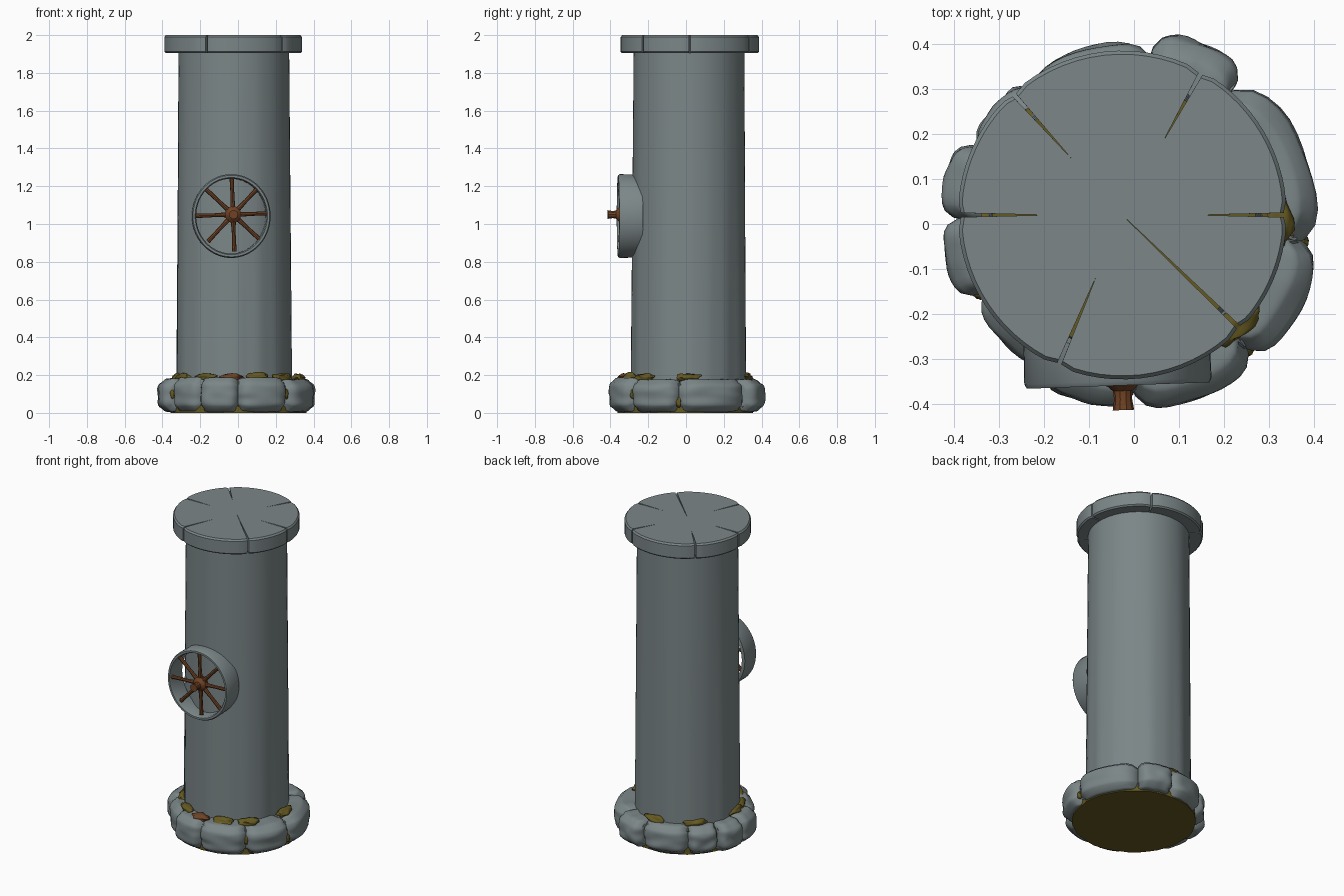
import bpy, bmesh, math, random
from math import sin, cos, radians, pi, tau
from mathutils import Matrix, Vector, noise

random.seed(4)
if "Cube" in bpy.data.objects:
    bpy.data.objects.remove(bpy.data.objects["Cube"], do_unlink=True)


def material(name, rgb):
    m = bpy.data.materials.new(name)
    m.use_nodes = True
    m.diffuse_color = (*rgb, 1)
    m.node_tree.nodes["Principled BSDF"].inputs["Base Color"].default_value = (*rgb, 1)
    return m


STONE = material("grey stone", (0.20, 0.24, 0.245))
MOSS = material("olive moss", (0.13, 0.10, 0.015))
RUST = material("rusty brown", (0.16, 0.055, 0.018))


def finish(bm, name, *mats, matrix=Matrix(), angle=35):
    bmesh.ops.recalc_face_normals(bm, faces=bm.faces)
    bm.transform(matrix)
    mesh = bpy.data.meshes.new(name)
    bm.to_mesh(mesh)
    bm.free()
    for m in mats:
        mesh.materials.append(m)
    ob = bpy.data.objects.new(name, mesh)
    bpy.context.collection.objects.link(ob)
    bpy.ops.object.select_all(action='DESELECT')
    ob.select_set(True)
    bpy.context.view_layer.objects.active = ob
    bpy.ops.object.shade_smooth_by_angle(angle=radians(angle))
    return ob


def stack(rings, closed=False):
    """Skin a list of point rings; cap both ends unless the stack is closed."""
    bm = bmesh.new()
    loops = [[bm.verts.new(p) for p in ring] for ring in rings]
    n = len(loops[0])
    pairs = list(zip(loops, loops[1:])) + ([(loops[-1], loops[0])] if closed else [])
    for a, b in pairs:
        for i in range(n):
            j = (i + 1) % n
            bm.faces.new((a[i], a[j], b[j], b[i]))
    if not closed:
        bm.faces.new(loops[0])
        bm.faces.new(loops[-1])
    return bm


def circle(r, z, n, wave=0):
    pts = []
    for i in range(n):
        a = tau * i / n
        k = r + wave * (sin(7 * a) + sin(11 * a + 1) + sin(17 * a + 2)) / 2
        pts.append((k * cos(a), k * sin(a), z))
    return pts


CENTRE = Matrix.Translation((-0.022, 0.016, 0))

# Tapered column with faint flutes that fade upward; mossy core shows at the top
shaft = stack([circle(0.306 - 0.0068 * z, z, 72, 0.004 * (1 - z / 1.9))
               for z in (0.1, 0.5, 0.9, 1.4, 1.906)])
for f in shaft.faces:
    f.material_index = int(len(f.verts) > 4)
finish(shaft, "column", STONE, MOSS, matrix=CENTRE)

# Cracked cap: (angle of crack, radius of its inner tip)
cracks = [(0, 0.17), (61, 0.19), (132, 0.17), (180, 0.17), (247, 0.15), (316, 0.01)]


def cap_outline(z, inset):
    pts = []
    for k, (ang, tip) in enumerate(cracks):
        nxt = cracks[(k + 1) % len(cracks)][0]
        start, span = radians(ang), radians((nxt - ang) % 360)
        pts.append((tip * cos(start), tip * sin(start), z))
        gap, steps = 0.013, 14
        for i in range(steps + 1):
            t = gap + (span - 2 * gap) * i / steps
            edge = min(t, span - t)
            r = 0.366 - inset - 0.007 * math.exp(-(edge / 0.05) ** 2)
            pts.append((r * cos(start + t), r * sin(start + t), z))
    return pts


cap = stack([cap_outline(z, i) for z, i in
             ((1.904, 0.008), (1.912, 0), (1.99, 0), (2.0, 0.008))])
finish(cap, "cracked_cap", STONE, matrix=Matrix.Translation((-0.026, 0.02, 0)))

# Mossy core that the base stones sit around
finish(stack([circle(0.358, 0, 40, 0.004), circle(0.358, 0.15, 40, 0.004)]),
       "base_core", MOSS)

# Base stones: start angle, end angle, outer radius
stones = [(-6, 54, .412), (54, 84, .428), (84, 127, .405), (127, 154, .405),
          (154, 178, .432), (178, 204, .425), (204, 238, .392), (238, 270, .412),
          (270, 312, .415), (312, 354, .414)]


def base_stone(index, a0, a1, radius):
    bm = bmesh.new()
    bmesh.ops.create_cube(bm, size=2)
    bmesh.ops.subdivide_edges(bm, edges=bm.edges, cuts=11, use_grid_fill=True)
    mid, half = radians(a0 + a1) / 2, radians(a1 - a0) / 2 + 0.008
    top = random.uniform(0.178, 0.192)
    for v in bm.verts:
        u, d, w = v.co
        lump = noise.noise(Vector((u * 1.3 + index * 5, w * 1.3, index)))
        outer = radius - 0.035 * u ** 6 - 0.025 * w ** 6 + 0.012 * lump * (1 - w * w * 0.5)
        r = 0.27 + (outer - 0.27) * (d + 1) / 2
        rim = max(0, d) ** 6
        z = 0.004 + (top - 0.004) * (w + 1) / 2
        z -= w * (0.012 * u ** 8 + 0.016 * rim + 0.008 * abs(lump))
        a = mid + u * half * (1 - 0.04 * rim - 0.03 * w ** 8)
        v.co = (r * cos(a), r * sin(a), z)
    finish(bm, f"base_stone_{index + 1}", STONE, angle=50)


for i, s in enumerate(stones):
    base_stone(i, *s)


# Moss and rust clumps at the foot of the column and in the joints
def clump(name, mat, ang, r, z, size):
    bm = bmesh.new()
    bmesh.ops.create_icosphere(bm, subdivisions=3, radius=1)
    for v in bm.verts:
        v.co *= 1 + 0.45 * noise.noise(v.co * 1.5 + Vector((ang, 0, 0)))
    place = (Matrix.Rotation(radians(ang), 4, 'Z') @ Matrix.Translation((r, 0, z))
             @ Matrix.Diagonal((*size, 1)))
    finish(bm, name, mat, matrix=place, angle=60)


for i, ang in enumerate((2, 92, 135, 188, 205, 238, 290, 316)):
    clump(f"moss_clump_{i + 1}", MOSS, ang, 0.318, 0.188, (0.032, 0.065, 0.022))
clump("rust_clump", RUST, 264, 0.325, 0.188, (0.034, 0.055, 0.02))
for i, (ang, z) in enumerate(((-6, 0.055), (312, 0.1), (204, 0.1))):
    clump(f"joint_moss_{i + 1}", MOSS, ang, 0.378, z, (0.014, 0.014, 0.025))

# Valve wheel: local z points forward
WHEEL = (Matrix.Translation((-0.048, 0, 1.042)) @ Matrix.Rotation(radians(2), 4, 'Z')
         @ Matrix.Rotation(pi / 2, 4, 'X'))
section = ((0.198, 0), (0.22, 0), (0.222, 0.35), (0.216, 0.36), (0.204, 0.36), (0.198, 0.35))
rim = stack([circle(r, z, 56) for r, z in section], closed=True)
for v in rim.verts:
    if v.co.z == 0:  # back edge follows the round column
        v.co.z = 0.285 - 0.05 * (1 - (v.co.y / 0.22) ** 4)
    v.co.x *= 0.94
finish(rim, "wheel_rim", STONE, matrix=WHEEL)

# Hub and spokes
HUB = WHEEL @ Matrix.Translation((0.01, 0.008, 0))
hub = stack([circle(r, z, 10) for r, z in
             ((0.044, 0.325), (0.044, 0.352), (0.022, 0.372), (0.02, 0.39), (0.024, 0.415))])
finish(hub, "wheel_hub", RUST, matrix=HUB)
for i in range(8):
    spoke = stack([circle(r, z, 8) for r, z in ((0.014, 0.02), (0.01, 0.1), (0.012, 0.196))])
    turn = (Matrix.Rotation(radians(2) + i * tau / 8, 4, 'Z') @ Matrix.Translation((0, 0, 0.342))
            @ Matrix.Rotation(pi / 2, 4, 'Y'))
    finish(spoke, f"wheel_spoke_{i + 1}", RUST, matrix=HUB @ turn)
